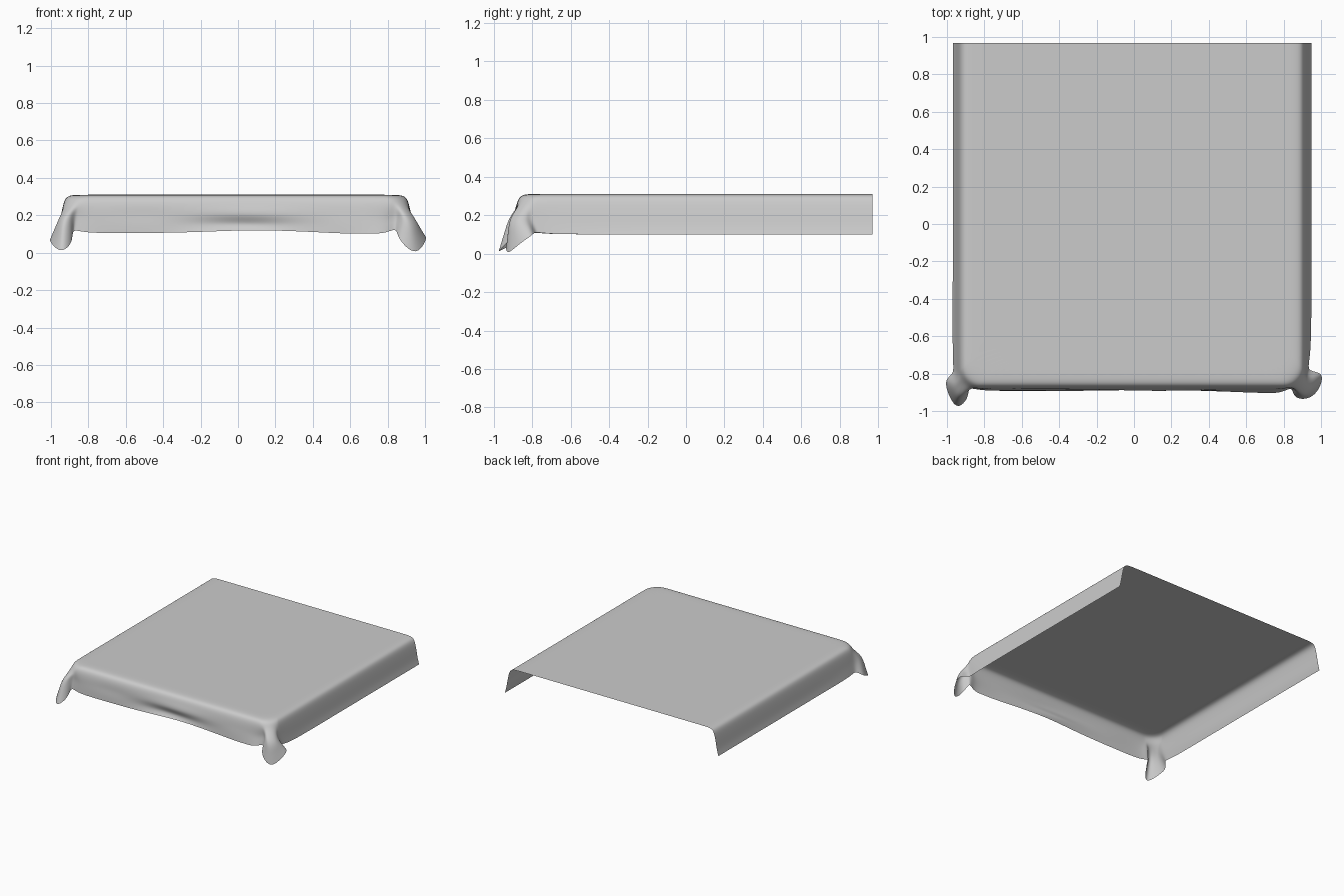
import bpy, bmesh, math
from mathutils import Vector

cube = bpy.data.objects.get("Cube")
if cube:
    bpy.data.objects.remove(cube)

LEFT, RIGHT, FRONT, BACK, TOP = -0.937, 0.917, -0.882, 0.968, 0.31

# Corner folds, listed from the side panel round to the front panel
EAR_A_MID = [(-.95, -.74, .18), (-.945, -.81, .19), (-.957, -.86, .19), (-.955, -.89, .18),
             (-.94, -.925, .19), (-.90, -.915, .20), (-.87, -.865, .21), (-.82, -.885, .19)]
EAR_A_HEM = [(-.97, -.74, .10), (-.96, -.80, .115), (-1.015, -.83, .075), (-.995, -.91, .045),
             (-.945, -1.0, -.005), (-.88, -.925, .055), (-.89, -.87, .13), (-.83, -.89, .108)]
EAR_B_MID = [(.93, -.74, .18), (.915, -.81, .19), (.945, -.835, .18), (.955, -.88, .18),
             (.92, -.925, .18), (.88, -.91, .2), (.85, -.86, .2), (.79, -.885, .18)]
EAR_B_HEM = [(.945, -.72, .10), (.92, -.79, .115), (1.015, -.79, .10), (1.0, -.87, .05),
             (.945, -.94, -.02), (.85, -.935, .08), (.85, -.865, .135), (.79, -.905, .103)]

# Rolled edge: inset from the panels and height
ROLL = [(.13, TOP), (.055, TOP), (.015, .299), (0, .25)]


def bump(x, centre, width):
    return math.exp(-((x - centre) / width) ** 2)


def side_column(sign, y):
    edge = LEFT if sign < 0 else RIGHT
    pts = [Vector((edge - sign * inset, y, z)) for inset, z in ROLL]
    return pts + [Vector((edge + sign * out, y, z))
                  for out, z in ((.012, .185), (.02, .14), (.032, .10))]


def ear_column(sign, i, mid, hem):
    edge = LEFT if sign < 0 else RIGHT
    angle = math.pi / 2 * i / (len(mid) - 1)
    radius = .11
    pts = []
    for inset, z in ROLL:
        x = edge - sign * (inset + radius * (1 - math.cos(angle)))
        y = FRONT + inset + radius * (1 - math.sin(angle))
        pts.append(Vector((x, y, z)))
    m, h = Vector(mid[i]), Vector(hem[i])
    return pts + [m, m.lerp(h, .5), h]


def front_column(x):
    # Soft wrinkles along the front panel
    sag, swell = bump(x, .1, .22), bump(x, .62, .15)
    pts = [Vector((x, FRONT + inset, z)) for inset, z in ROLL]
    hem_z = .105 + .015 * bump(x, .1, .33) - .005 * swell
    pts.append(Vector((x, -.888 - .012 * sag + .006 * bump(x, -.5, .2), .2)))
    pts.append(Vector((x, -.89 + .028 * bump(x, 0, .25) - .006 * swell, .155)))
    pts.append(Vector((x, -.892 + .006 * sag - .012 * bump(x, .75, .25), hem_z)))
    return pts


# Walk the rim from back left, round the front, to back right
side_ys = (BACK, .5, 0, -.45)
columns = [side_column(-1, y) for y in side_ys]
columns += [ear_column(-1, i, EAR_A_MID, EAR_A_HEM) for i in range(8)]
columns += [front_column(-.7 + .1 * k) for k in range(15)]
columns += [ear_column(1, i, EAR_B_MID, EAR_B_HEM) for i in reversed(range(8))]
columns += [side_column(1, y) for y in reversed(side_ys)]

# Skin the hanging panels and close the flat top
bm = bmesh.new()
grid = [[bm.verts.new(p) for p in col] for col in columns]
for a, b in zip(grid, grid[1:]):
    for r in range(len(a) - 1):
        bm.faces.new((a[r], a[r + 1], b[r + 1], b[r]))
bm.faces.new([col[0] for col in grid])
bmesh.ops.recalc_face_normals(bm, faces=bm.faces)
top = max(bm.faces, key=lambda f: f.calc_area())
if top.normal.z < 0:
    bmesh.ops.reverse_faces(bm, faces=bm.faces)
mesh = bpy.data.meshes.new("draped_sheet")
bm.to_mesh(mesh)
bm.free()
sheet = bpy.data.objects.new("draped_sheet", mesh)
bpy.context.collection.objects.link(sheet)

# Plain cloth colour
cloth = bpy.data.materials.new("light_grey_cloth")
cloth.use_nodes = True
colour = (0.6, 0.6, 0.6, 1)
cloth.diffuse_color = colour
cloth.node_tree.nodes["Principled BSDF"].inputs["Base Color"].default_value = colour
mesh.materials.append(cloth)

# Smooth folds
subsurf = sheet.modifiers.new("smooth_cloth", 'SUBSURF')
subsurf.levels = subsurf.render_levels = 3
subsurf.boundary_smooth = 'PRESERVE_CORNERS'
for poly in mesh.polygons:
    poly.use_smooth = True
